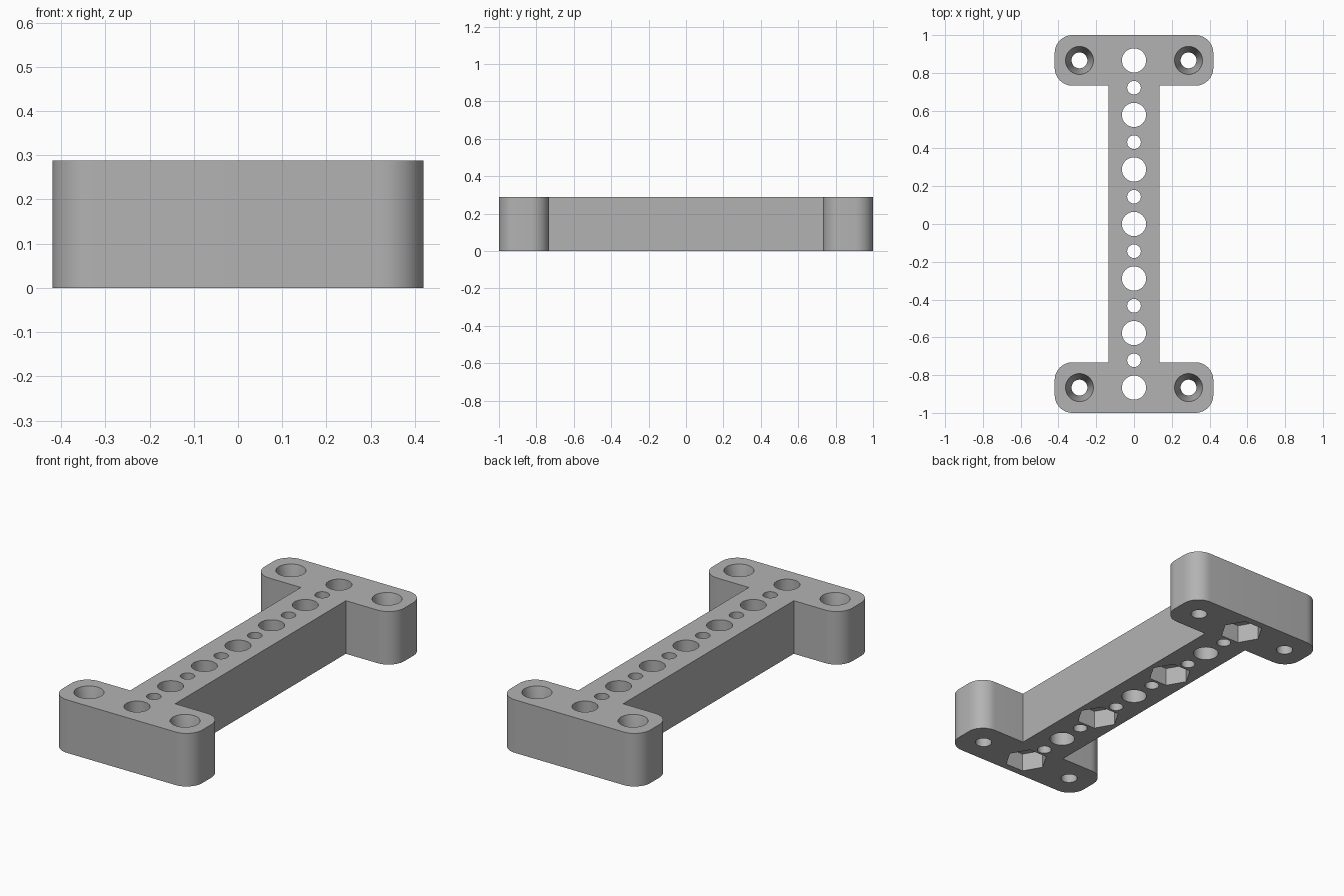
import bpy
import bmesh
from math import pi, radians, sin, cos
from mathutils import Matrix

cube = bpy.data.objects.get("Cube")
if cube:
    bpy.data.objects.remove(cube, do_unlink=True)

HEIGHT = 0.288
PITCH = 0.2887          # spacing of the large holes
BAR_X = 0.135           # half width of the bar
END_X, END_Y, FOOT_Y = 0.42, 1.0, 0.732
RADIUS = 0.095          # rounded corners of the end plates

grey = bpy.data.materials.new("plain grey")
grey.use_nodes = True
colour = (0.45, 0.45, 0.45, 1)
grey.diffuse_color = colour
grey.node_tree.nodes["Principled BSDF"].inputs["Base Color"].default_value = colour


def make_object(name, bm):
    bmesh.ops.recalc_face_normals(bm, faces=bm.faces)
    mesh = bpy.data.meshes.new(name)
    bm.to_mesh(mesh)
    bm.free()
    mesh.materials.append(grey)
    obj = bpy.data.objects.new(name, mesh)
    bpy.context.collection.objects.link(obj)
    return obj


def add_hole(bm, x, y, z0, z1, r0, r1, sides=48):
    """Closed prism or cone from z0 (radius r0) to z1 (radius r1)."""
    place = Matrix.Translation((x, y, (z0 + z1) / 2))
    bmesh.ops.create_cone(bm, cap_ends=True, segments=sides, radius1=r0,
                          radius2=r1, depth=z1 - z0, matrix=place)


def corner(x, y, start, steps=12):
    """Quarter arc around a corner centre."""
    return [(x + RADIUS * cos(start + pi / 2 * i / steps),
             y + RADIUS * sin(start + pi / 2 * i / steps)) for i in range(steps + 1)]


# Body: right upper quarter of the outline, mirrored round to a full loop
cx = END_X - RADIUS
quarter = ([(BAR_X, FOOT_Y)] + corner(cx, FOOT_Y + RADIUS, -pi / 2)
           + corner(cx, END_Y - RADIUS, 0))
upper = quarter + [(-x, y) for x, y in reversed(quarter)]
outline = upper + [(-x, -y) for x, y in upper]
bm = bmesh.new()
base = bm.faces.new([bm.verts.new((x, y, 0)) for x, y in outline])
top = bmesh.ops.extrude_face_region(bm, geom=[base])["geom"]
bmesh.ops.translate(bm, vec=(0, 0, HEIGHT),
                    verts=[v for v in top if isinstance(v, bmesh.types.BMVert)])
body = make_object("mounting_bracket", bm)

# Row of large and small through holes along the bar
bm = bmesh.new()
for i in range(-6, 7):
    r = 0.036 if i % 2 else 0.064
    add_hole(bm, 0, i * PITCH / 2, -0.1, HEIGHT + 0.1, r, r)
# Screw bores in the four ends
for sx in (-1, 1):
    for sy in (-1, 1):
        add_hole(bm, sx * PITCH, sy * 3 * PITCH, -0.1, HEIGHT + 0.1, 0.042, 0.042)
bores = make_object("bore_cutter", bm)

# Tapered screw head seats, and hexagonal nut pockets underneath
bm = bmesh.new()
SEAT_Z, RIM = 0.14, 0.074
slope = (RIM - 0.042) / (HEIGHT - SEAT_Z)
for sx in (-1, 1):
    for sy in (-1, 1):
        add_hole(bm, sx * PITCH, sy * 3 * PITCH, SEAT_Z, HEIGHT + 0.05,
                 0.042, RIM + slope * 0.05)
for i in (-3, -1, 1, 3):
    first = len(bm.verts)
    add_hole(bm, 0, i * PITCH, -0.1, 0.1, 0.11, 0.11, 6)
    bm.verts.ensure_lookup_table()
    bmesh.ops.rotate(bm, verts=bm.verts[first:], cent=(0, i * PITCH, 0),
                     matrix=Matrix.Rotation(radians(30), 3, "Z"))
seats = make_object("seat_and_pocket_cutter", bm)

# Cut the holes and bake the result
for cutter in (bores, seats):
    cutter.hide_render = True
    mod = body.modifiers.new(cutter.name, "BOOLEAN")
    mod.operation, mod.solver, mod.object = "DIFFERENCE", "EXACT", cutter
bpy.context.view_layer.update()
graph = bpy.context.evaluated_depsgraph_get()
baked = bpy.data.meshes.new_from_object(body.evaluated_get(graph))
body.modifiers.clear()
body.data = baked
baked.name = body.name
for cutter in (bores, seats):
    bpy.data.objects.remove(cutter, do_unlink=True)

bpy.ops.object.select_all(action="DESELECT")
body.select_set(True)
bpy.context.view_layer.objects.active = body
bpy.ops.object.shade_smooth_by_angle(angle=radians(30))
